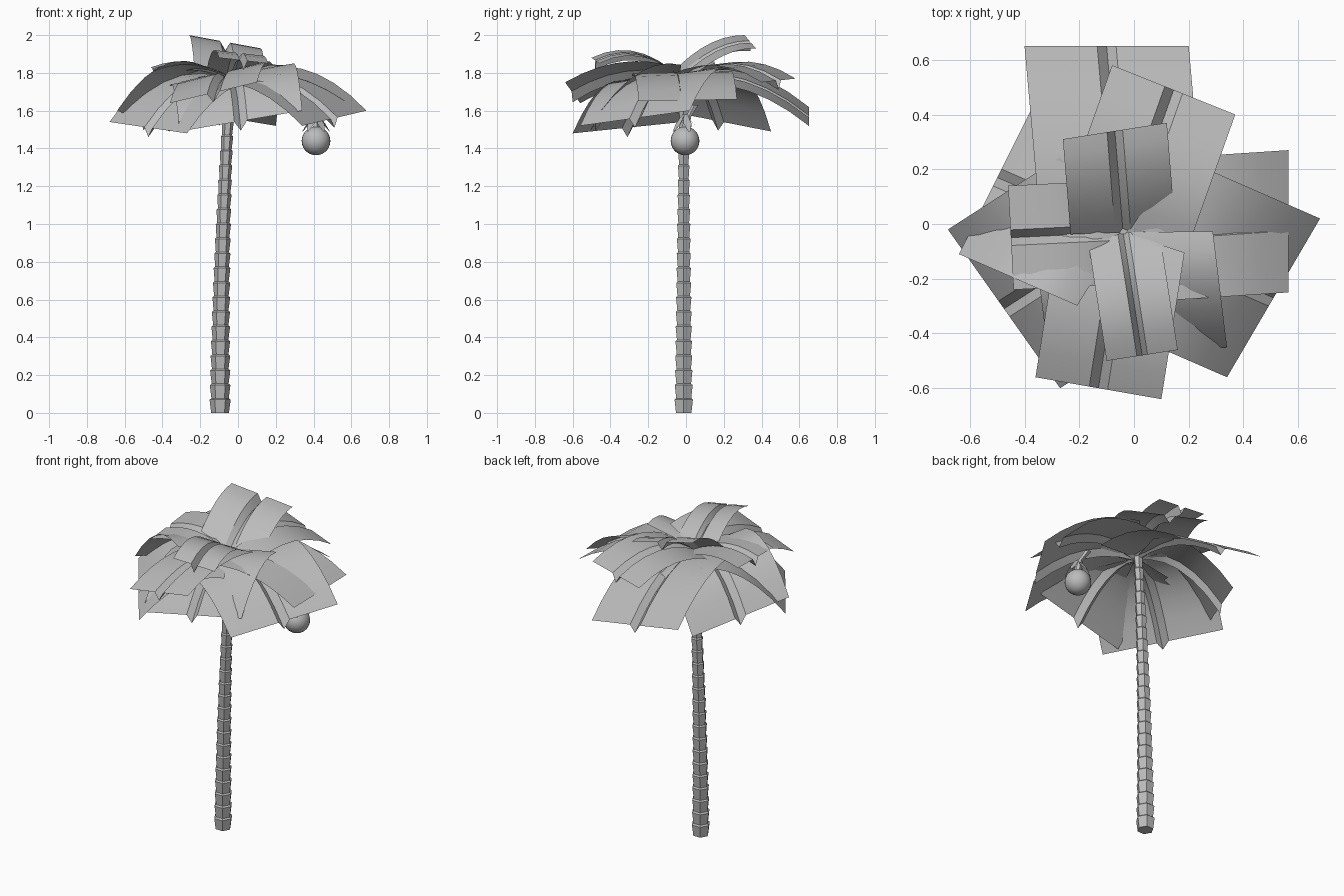
import bpy, bmesh, math
from mathutils import Vector

cube = bpy.data.objects.get("Cube")
if cube:
    bpy.data.objects.remove(cube, do_unlink=True)

grey = bpy.data.materials.new("matte_grey")
grey.use_nodes = True
grey.diffuse_color = (0.5, 0.5, 0.5, 1)
bsdf = grey.node_tree.nodes["Principled BSDF"]
bsdf.inputs["Base Color"].default_value = (0.5, 0.5, 0.5, 1)
bsdf.inputs["Roughness"].default_value = 0.8

HUB = Vector((-0.04, -0.03, 1.78))


def finish(bm, name, angle=None):
    mesh = bpy.data.meshes.new(name)
    bm.to_mesh(mesh)
    bm.free()
    mesh.materials.append(grey)
    obj = bpy.data.objects.new(name, mesh)
    bpy.context.collection.objects.link(obj)
    if angle:
        bpy.ops.object.select_all(action="DESELECT")
        obj.select_set(True)
        bpy.context.view_layer.objects.active = obj
        bpy.ops.object.shade_smooth_by_angle(angle=math.radians(angle))
    return obj


def skin(bm, rows, closed=False):
    """Bridge successive rows of points with quads."""
    grid = [[bm.verts.new(p) for p in row] for row in rows]
    n = len(grid[0])
    for a, b in zip(grid, grid[1:]):
        for i in range(n if closed else n - 1):
            j = (i + 1) % n
            bm.faces.new((a[i], a[j], b[j], b[i]))
    return grid


def circle(centre, r, sides):
    return [centre + Vector((r * math.cos(a), r * math.sin(a), 0))
            for a in (math.tau * k / sides for k in range(sides))]


# Trunk: stacked six-sided collars, each flaring upward, on a slight lean
def trunk_centre(z):
    return Vector((-0.095 + 0.055 * (z / 1.78) ** 2, -0.012, z))


bm = bmesh.new()
COLLARS = 23
step = 1.78 / COLLARS
rows = []
for k in range(COLLARS):
    r = 0.056 - 0.03 * k / COLLARS
    rows += [circle(trunk_centre(k * step), r * 0.84, 6),
             circle(trunk_centre((k + 0.9) * step), r, 6)]
grid = skin(bm, rows, closed=True)
bm.faces.new(grid[0][::-1])
bm.faces.new(grid[-1])
finish(bm, "trunk")


# Fronds: arched, tilted sheets with a folded groove along the middle
def frond(name, left, right, mid_z, steps=6):
    left, right = Vector(left), Vector(right)
    tip = (left + right) / 2
    ctrl = (HUB + tip) / 2
    ctrl.z = 2 * mid_z - (HUB.z + tip.z) / 2
    half = (left - right) / 2
    groove = min(0.035 / half.length, 0.15)

    def point(u, t):
        t = t + (1 - t) * 0.06 * abs(u)
        centre = HUB * (1 - t) ** 2 + ctrl * 2 * t * (1 - t) + tip * t * t
        p = centre + half * u
        if u == 0:
            p.z -= 0.02 + 0.03 * t
        return p

    columns = (1, groove, 0, -groove, -1)
    bm = bmesh.new()
    skin(bm, [[point(u, k / steps) for u in columns] for k in range(steps + 1)])
    bmesh.ops.recalc_face_normals(bm, faces=bm.faces)
    if sum(f.normal.z for f in bm.faces) < 0:
        bmesh.ops.reverse_faces(bm, faces=bm.faces)
    finish(bm, name, 25)


# Left and right tip corners, then the height halfway along
FRONDS = {
    "lower_frond_back": ((-0.40, 0.65, 1.62), (0.20, 0.65, 1.52), 1.76),
    "lower_frond_back_right": ((-0.64, -0.11, 1.60), (-0.36, 0.45, 1.49), 1.78),
    "lower_frond_front_right": ((-0.27, -0.60, 1.48), (-0.68, -0.02, 1.54), 1.74),
    "lower_frond_front": ((0.34, -0.45, 1.60), (-0.31, -0.51, 1.49), 1.76),
    "lower_frond_front_left": ((0.68, 0.02, 1.60), (0.34, -0.56, 1.52), 1.76),
    "lower_frond_left": ((0.565, 0.27, 1.66), (0.565, -0.25, 1.65), 1.79),
    "middle_frond_front": ((0.10, -0.64, 1.75), (-0.36, -0.56, 1.64), 1.80),
    "middle_frond_back": ((-0.08, 0.58, 1.77), (0.37, 0.40, 1.75), 1.85),
    "upper_frond_right": ((-0.44, -0.24, 1.81), (-0.46, 0.14, 1.83), 1.85),
    "upper_frond_front": ((0.16, -0.46, 1.85), (-0.10, -0.50, 1.88), 1.90),
    "upper_frond_back": ((-0.26, 0.31, 2.0), (0.12, 0.37, 1.93), 1.92),
}
for name, shape in FRONDS.items():
    frond(name, *shape)

# Hanging fruit
NUT = Vector((0.413, -0.005, 1.44))
bm = bmesh.new()
bmesh.ops.create_uvsphere(bm, u_segments=24, v_segments=14, radius=0.076)
bmesh.ops.translate(bm, verts=bm.verts, vec=NUT)
finish(bm, "fruit", 40)

# Small leaves capping the fruit
bm = bmesh.new()
for k in range(5):
    a = math.tau * k / 5 + 0.3
    out = Vector((math.cos(a), math.sin(a), 0))
    side = Vector((-out.y, out.x, 0))
    skin(bm, [[NUT + out * r + side * w * s + Vector((0, 0, z)) for s in (-1, 1)]
              for r, w, z in ((0.01, 0.01, 0.14), (0.045, 0.022, 0.09), (0.075, 0.005, 0.05))])
finish(bm, "fruit_cap")

# Stalk from the fruit up into the leaves
bm = bmesh.new()
STALK = ((0, 0, 0.07, 0.02), (0, 0.02, 0.13, 0.014), (-0.03, 0.05, 0.19, 0.02))
rows = [circle(NUT + Vector((x, y, z)), r, 5) for x, y, z, r in STALK]
grid = skin(bm, rows, closed=True)
bm.faces.new(grid[-1])
finish(bm, "fruit_stalk")
